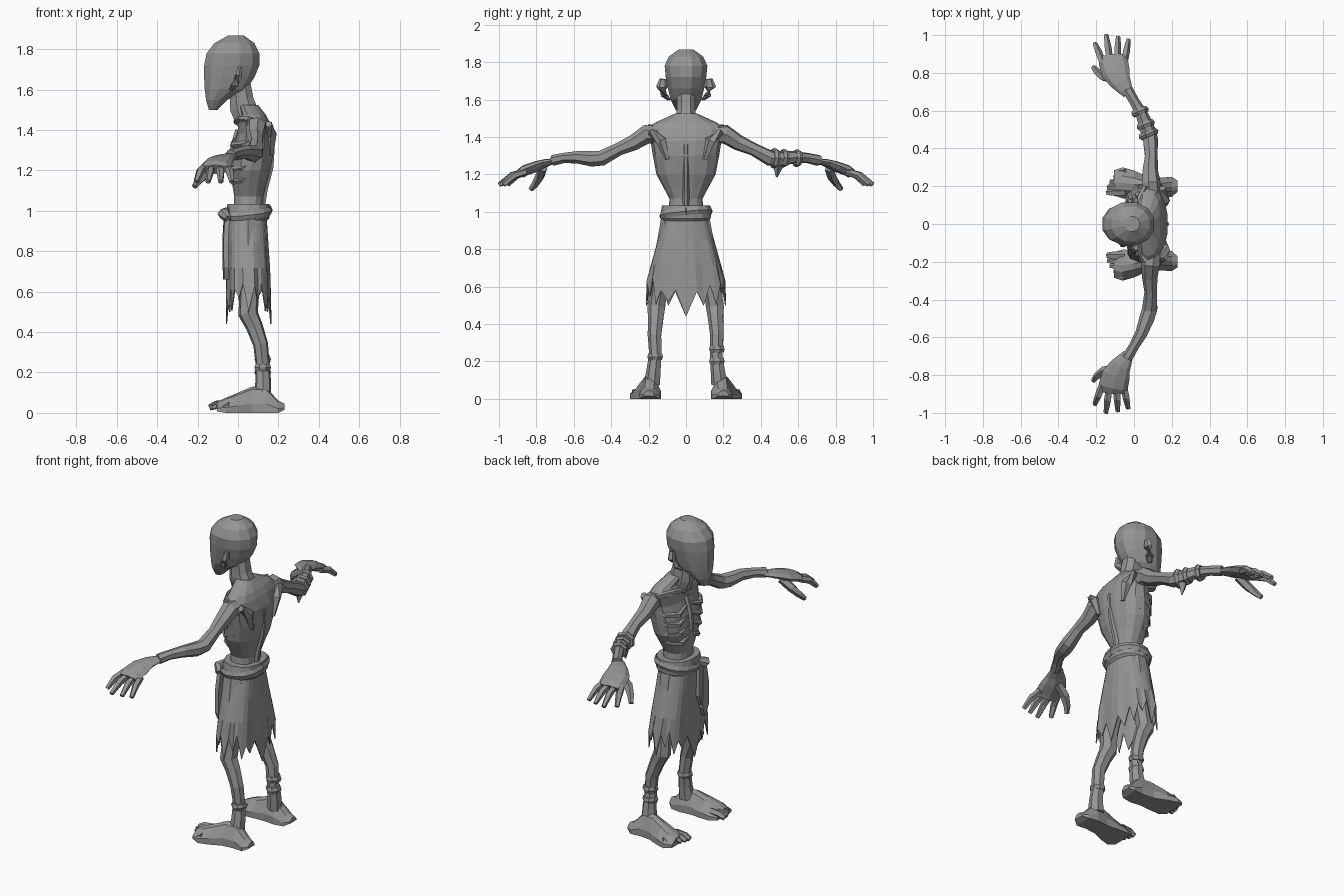
import bpy, bmesh, math
from mathutils import Vector

grey = bpy.data.materials.new("stone grey")
grey.diffuse_color = (0.3, 0.3, 0.3, 1)


def finish(name, bm):
    bmesh.ops.recalc_face_normals(bm, faces=bm.faces)
    me = bpy.data.meshes.new(name)
    bm.to_mesh(me)
    bm.free()
    me.materials.append(grey)
    ob = bpy.data.objects.new(name, me)
    bpy.context.collection.objects.link(ob)
    return ob


def skin(name, rings, cap=True):
    """Join rings of points with flat faces."""
    bm = bmesh.new()
    vs = [[bm.verts.new(p) for p in r] for r in rings]
    n = len(vs[0])
    for a, b in zip(vs, vs[1:]):
        for i in range(n):
            j = (i + 1) % n
            bm.faces.new((a[i], a[j], b[j], b[i]))
    if cap:
        bm.faces.new(vs[0])
        bm.faces.new(vs[-1])
    return finish(name, bm)


def oval(x0, x1, b, t, power=1.0):
    c, s = math.cos(t), math.sin(t)
    px = math.copysign(abs(c) ** power, c)
    py = math.copysign(abs(s) ** power, s)
    return (x0 + x1) / 2 + px * (x1 - x0) / 2, py * b


def column(name, rows, n=12, power=0.85, y=0.0):
    """Upright loft; rows are (z, front x, back x, half width)."""
    return skin(name, [[(p[0], p[1] + y, z) for p in
                (oval(x0, x1, b, 2 * math.pi * (i + .5) / n, power) for i in range(n))]
                for z, x0, x1, b in rows])


def tube(name, pts, n=6, flat=1.0):
    """Tube through (x, y, z, radius) points; flat squashes its height."""
    P = [Vector(p[:3]) for p in pts]
    rings = []
    for i, p in enumerate(P):
        d = (P[min(i + 1, len(P) - 1)] - P[max(i - 1, 0)]).normalized()
        up = Vector((0, 0, 1)) if abs(d.z) < .85 else Vector((1, 0, 0))
        u = d.cross(up).normalized()
        v = u.cross(d)
        r = pts[i][3]
        rings.append([p + u * r * math.cos(2 * math.pi * k / n)
                      + v * r * flat * math.sin(2 * math.pi * k / n) for k in range(n)])
    return skin(name, rings)


# head, neck and torso
column("head", [(1.50, -.145, -.10, .025), (1.55, -.16, -.05, .06), (1.60, -.168, .045, .085),
                (1.66, -.172, .085, .10), (1.72, -.172, .11, .112), (1.78, -.16, .11, .118),
                (1.83, -.12, .085, .095), (1.868, -.05, .03, .04)], 12, .95)
column("neck", [(1.42, -.01, .13, .07), (1.50, -.045, .105, .055),
                (1.56, -.045, .08, .052), (1.66, -.05, .06, .052)], 8)
column("torso", [(.93, -.03, .125, .10), (1.07, -.02, .125, .088), (1.13, -.03, .14, .12),
                 (1.20, -.04, .162, .158), (1.30, -.03, .18, .177), (1.38, -.005, .178, .19),
                 (1.44, .0, .158, .21), (1.475, .015, .14, .17), (1.525, .0, .10, .06)], 14)
tube("spine", [(.115, 0, 1.0, .018), (.13, 0, 1.1, .018), (.162, 0, 1.22, .016), (.172, 0, 1.36, .014)])
tube("breastbone", [(-.035, 0, 1.2, .015), (-.028, 0, 1.3, .016), (0, 0, 1.4, .016)])

for s, side in ((1, "left"), (-1, "right")):
    # ears
    tube(side + "_ear", [(-.035, s * .09, 1.60, .012), (-.015, s * .118, 1.625, .024),
                         (.005, s * .128, 1.67, .032), (.01, s * .122, 1.71, .02)], 6, .6)
    # collar bone, shoulder blade and ribs
    tube(side + "_collar_bone", [(-.01, s * .02, 1.44, .014), (.01, s * .1, 1.455, .014),
                                 (.06, s * .2, 1.45, .018)], 5)
    tube(side + "_shoulder_blade", [(.15, s * .19, 1.43, .02), (.162, s * .13, 1.38, .03),
                                    (.162, s * .10, 1.28, .014)], 5)
    for k in range(4):
        z = 1.15 + .06 * k
        b = (.125, .152, .165, .172)[k]
        tube(f"{side}_rib_{k + 1}", [(-.035 + .006 * k, s * .025, z + .02, .01),
                                     (-.025, s * b * .6, z - .005, .016),
                                     (.02, s * b * .92, z, .016),
                                     (.09, s * b, z + .03, .01)], 5)
    # arm from shoulder to wrist
    tube(side + "_arm", [(.095, s * .13, 1.41, .05), (.09, s * .21, 1.415, .052),
                         (.085, s * .28, 1.37, .043), (.09, s * .36, 1.335, .035),
                         (.085, s * .45, 1.287, .042), (.07, s * .50, 1.283, .042),
                         (.04, s * .58, 1.292, .034), (0, s * .65, 1.288, .028),
                         (-.035, s * .71, 1.275, .03)], 7)
    # palm, fingers and thumb
    tube(side + "_palm", [(-.03, s * .69, 1.275, .03), (-.07, s * .75, 1.262, .055),
                          (-.095, s * .80, 1.243, .075), (-.11, s * .86, 1.222, .078),
                          (-.112, s * .885, 1.205, .07)], 8, .38)
    for k, (bx, tx, ty) in enumerate(((-.168, -.207, .955), (-.128, -.148, 1.0),
                                      (-.09, -.085, .99), (-.052, -.03, .975))):
        tube(f"{side}_finger_{k + 1}", [(bx, s * .855, 1.215, .019),
                                        ((bx + tx) / 2, s * (.86 + ty) / 2, 1.195, .02),
                                        (tx, s * ty, 1.145, .013)], 5)
    tube(side + "_thumb", [(-.10, s * .765, 1.235, .025), (-.16, s * .78, 1.19, .026),
                           (-.195, s * .805, 1.15, .02), (-.215, s * .83, 1.12, .014)], 5)
    # leg
    tube(side + "_leg", [(.05, s * .07, .95, .065), (.05, s * .11, .75, .06),
                         (.055, s * .145, .58, .05), (.05, s * .157, .49, .05),
                         (.08, s * .16, .43, .043), (.112, s * .167, .34, .038),
                         (.122, s * .162, .24, .035), (.125, s * .172, .15, .04),
                         (.12, s * .18, .08, .045)], 7)
    # foot: lofted from heel to ball
    rings = []
    for x, yc, b, z0, z1 in ((.23, .2, .03, .015, .045), (.20, .197, .053, 0, .06),
                             (.14, .19, .055, 0, .125), (.07, .197, .055, 0, .13),
                             (0, .21, .073, 0, .10), (-.06, .218, .082, 0, .075),
                             (-.105, .217, .068, .008, .055)):
        rings.append([(x, s * (yc + b * u), z0 + (z1 - z0) * v) for u, v in
                      ((-1, 0), (1, 0), (1, .35), (.45, .9), (0, 1), (-.45, .9), (-1, .35))])
    skin(side + "_foot", rings)
    for k in range(5):
        r = .021 - .0022 * k
        y0 = .167 + .028 * k
        x1 = -.13 + .004 * k * k
        tube(f"{side}_toe_{k + 1}", [(-.05, s * y0, .045, r), (x1 + .02, s * y0, .04, r),
                                     (x1 - .012, s * y0, .026, r * .75)], 5)

# belt: two overlapping cloth bands and a knot
column("belt", [(.95, -.055, .145, .122), (.965, -.062, .158, .132), (1.0, -.06, .16, .134),
                (1.035, -.055, .158, .128)], 14)
loop = [oval(-.06, .158, .13, 2 * math.pi * i / 14, .85) for i in range(15)]
tube("belt_roll", [(x, y, .985 + .12 * x + .1 * y, .014) for x, y in loop], 5, 1.6)
tube("belt_knot", [(-.05, -.05, 1.0, .02), (-.07, -.08, .985, .032), (-.05, -.11, .96, .02)], 6)

# ragged skirt with folds
N = 32
hem = (0, .13, .05, .15, .03, .12, .07, .14)
rows = []
for f in (0, .35, .72, 1):
    row = []
    for i in range(N):
        t = 2 * math.pi * i / N
        fold = 1 + (.05 if i % 4 < 2 else -.05) * f
        x, y = oval(-.052 - .003 * f, .142 + .018 * f, .118 + .092 * f, t, .8)
        low = .50 - .06 * max(0, abs(math.cos(t)) - .5) * 2 + hem[i % 8]
        bottom = low if f == 1 else .62
        z = .97 + (bottom - .97) * f
        row.append((.05 + (x - .05) * fold, y * (1 + (fold - 1) * .4), z))
    rows.append(row)
skirt = skin("ragged_skirt", rows, cap=False)
mod = skirt.modifiers.new("cloth", "SOLIDIFY")
mod.thickness = .006

# hanging cloth strips at the front
for k, (y, w, z) in enumerate(((-.085, .036, .66), (-.045, .028, .74))):
    skin(f"hanging_cloth_{k + 1}", [[(x - .012, y - w * u, h), (x + .012, y - w * u, h),
                                     (x + .005, y + w * u, h), (x - .018, y + w * u, h)]
                                    for x, u, h in ((-.052, .5, .98), (-.06, .9, .85),
                                                    (-.058, 1, z + .06), (-.056, .2, z))])

# arm wraps with a torn end
for k, (x, y, r) in enumerate(((.075, .475, .058), (.06, .525, .052), (.03, .595, .05))):
    d = Vector((-.4, 1, 0)).normalized() * .016
    tube(f"arm_wrap_{k + 1}", [(x - d.x, y - d.y, 1.288, r * .85), (x, y, 1.287, r),
                               (x + d.x, y + d.y, 1.286, r * .85)], 7)
tube("torn_wrap_end", [(.07, .50, 1.27, .035), (.065, .49, 1.23, .022), (.065, .485, 1.185, .004)], 4)

# ankle wraps
for name, y, z in (("right_ankle_wrap", -.165, .225), ("left_ankle_wrap_low", .165, .2),
                   ("left_ankle_wrap_high", .165, .265)):
    column(name, [(z - .018, .085, .16, .038), (z, .078, .167, .045), (z + .018, .085, .16, .04)], 8, 1, y)
